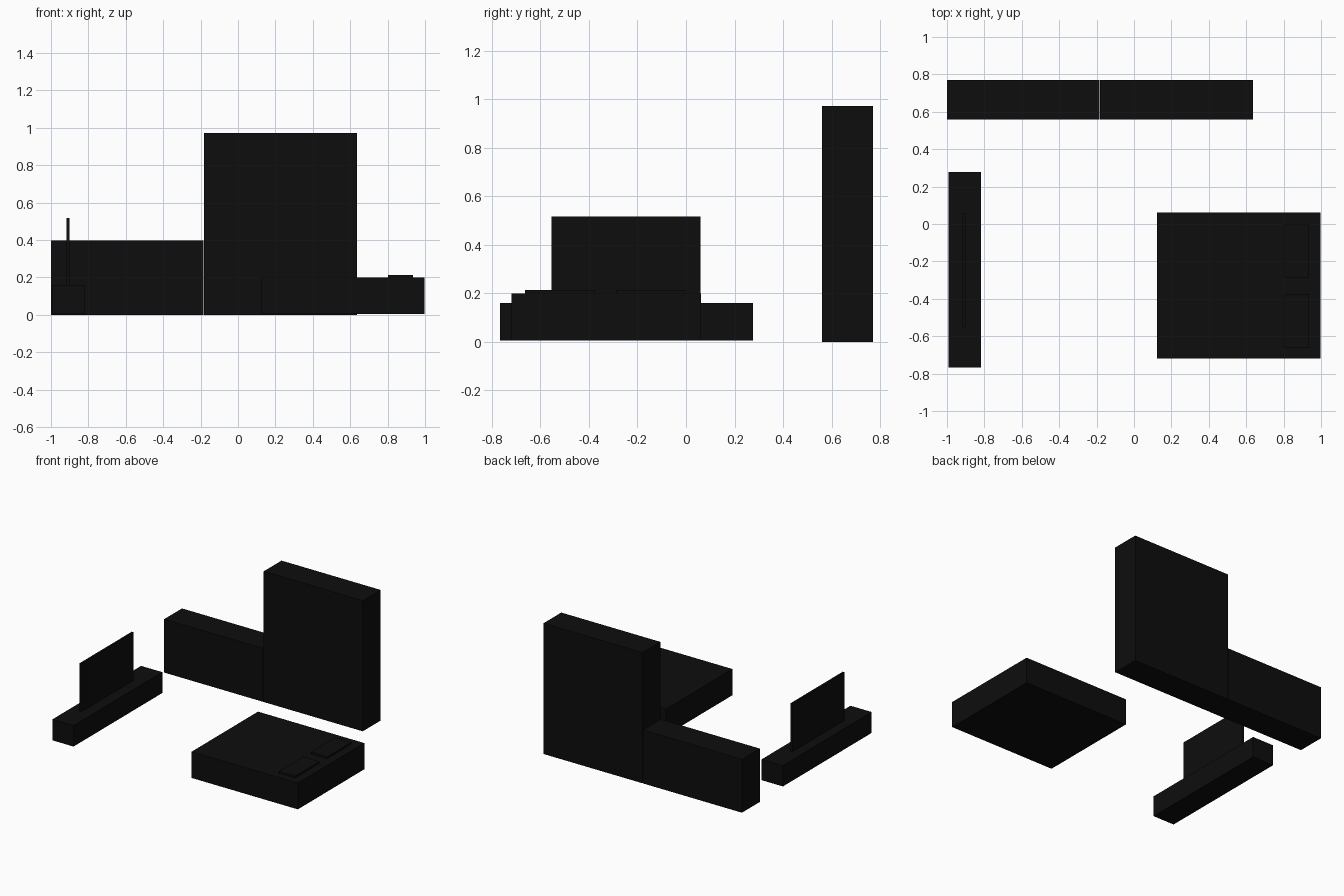
import bpy

if "Cube" in bpy.data.objects:
    bpy.data.objects.remove(bpy.data.objects["Cube"])

mat = bpy.data.materials.new("near_black")
mat.diffuse_color = (0.004, 0.004, 0.004, 1)
mat.use_nodes = True
mat.node_tree.nodes["Principled BSDF"].inputs["Base Color"].default_value = mat.diffuse_color


def box(name, x, y, z):
    """Axis-aligned box from (min, max) ranges."""
    bpy.ops.mesh.primitive_cube_add(
        size=1, location=[(a + b) / 2 for a, b in (x, y, z)])
    ob = bpy.context.object
    ob.name = name
    ob.data.name = name
    ob.scale = [b - a for a, b in (x, y, z)]
    bpy.ops.object.transform_apply(location=False, rotation=False, scale=True)
    ob.data.materials.append(mat)
    return ob


# Storage along the back wall: two low cabinets, two tall wardrobe halves
back = (0.56, 0.77)
for i in range(2):
    x = -1.0 + i * 0.4075
    box(f"low_cabinet_{i + 1}", (x, x + 0.4075), back, (0, 0.397))
    x = -0.181 + i * 0.408
    box(f"wardrobe_{i + 1}", (x, x + 0.408), back, (0, 0.972))

# Media bench and thin screen
box("media_bench", (-0.992, -0.817), (-0.767, 0.277), (0.005, 0.16))
box("screen", (-0.917, -0.902), (-0.555, 0.06), (0.16, 0.517))

# Bed: blanket-covered part and head part
bed_y, bed_z = (-0.72, 0.061), (0.005, 0.2)
box("bed_blanket", (0.122, 0.736), bed_y, bed_z)
box("bed_head", (0.736, 0.997), bed_y, bed_z)

# Pillows
for i, y in enumerate((-0.663, -0.287)):
    box(f"pillow_{i + 1}", (0.801, 0.935), (y, y + 0.285), (0.2, 0.214))
